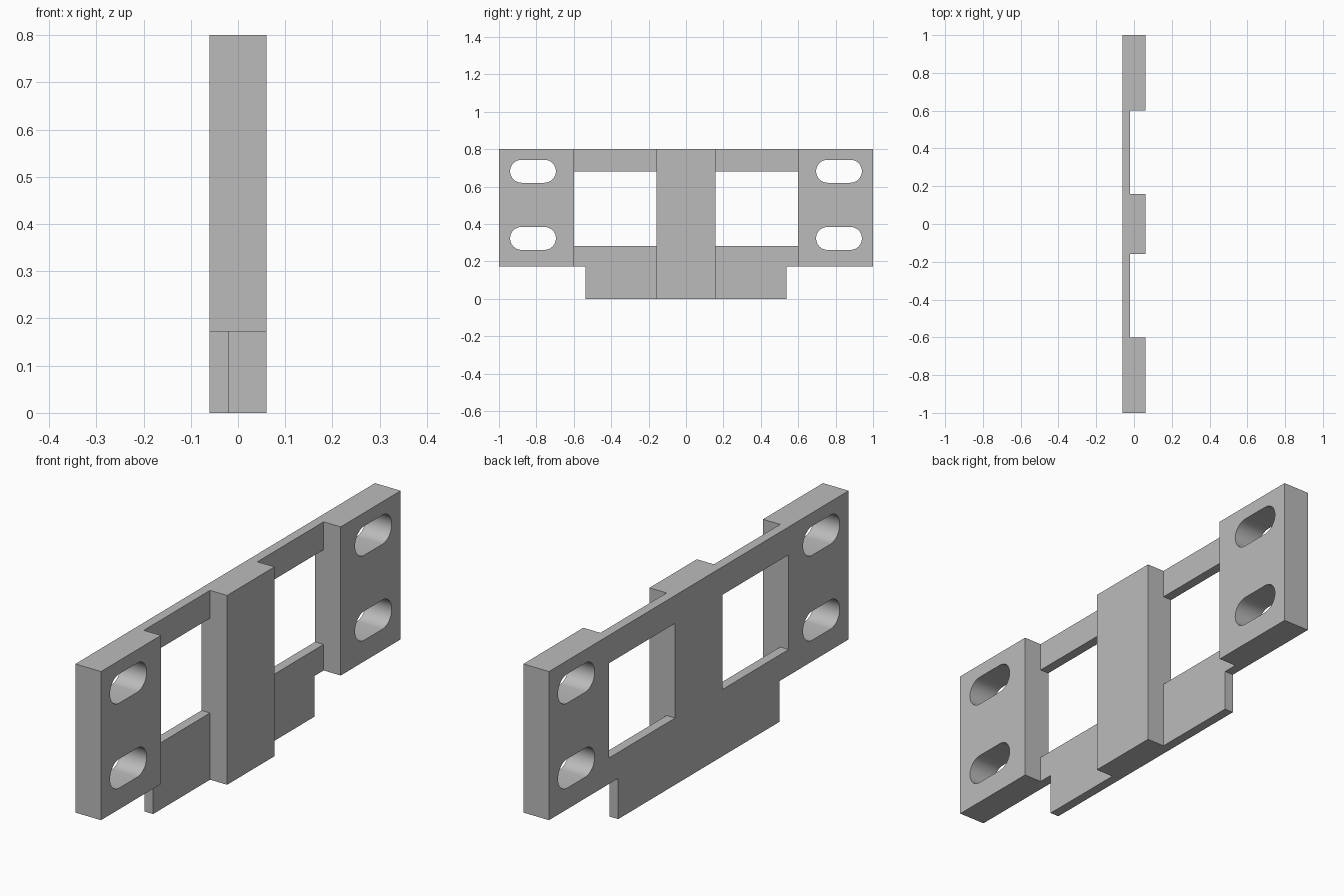
import bpy, bmesh
from math import pi, cos, sin, radians
from mathutils import Vector

cube = bpy.data.objects.get("Cube")
if cube:
    bpy.data.objects.remove(cube)

BACK, PLATE, FRONT = -0.06, -0.02, 0.06      # thickness levels along x
HEIGHT, PAD_BOTTOM = 0.8, 0.172
RIB, PAD, TAB = 0.158, 0.6, 0.538            # half positions along y

grey = bpy.data.materials.new("plain_grey")
grey.use_nodes = True
colour = (0.5, 0.5, 0.5, 1)
grey.diffuse_color = colour
grey.node_tree.nodes["Principled BSDF"].inputs["Base Color"].default_value = colour


def prism(name, points, direction):
    """Extrude a closed outline into a solid."""
    bm = bmesh.new()
    face = bm.faces.new([bm.verts.new(p) for p in points])
    ext = bmesh.ops.extrude_face_region(bm, geom=[face])
    moved = [g for g in ext["geom"] if isinstance(g, bmesh.types.BMVert)]
    bmesh.ops.translate(bm, verts=moved, vec=Vector(direction))
    bmesh.ops.recalc_face_normals(bm, faces=bm.faces)
    mesh = bpy.data.meshes.new(name)
    bm.to_mesh(mesh)
    bm.free()
    mesh.materials.append(grey)
    obj = bpy.data.objects.new(name, mesh)
    bpy.context.scene.collection.objects.link(obj)
    return obj


def through_cut(name, outline):
    """Cutter passing through the whole thickness; outline is (y, z)."""
    obj = prism(name, [(-0.2, y, z) for y, z in outline], (0.4, 0, 0))
    obj.hide_render = True
    return obj


def box(y0, y1, z0, z1):
    return [(y0, z0), (y1, z0), (y1, z1), (y0, z1)]


def slot(y, z, half=0.061, radius=0.0615, steps=16):
    """Stadium outline with rounded ends."""
    outline = []
    for side in (1, -1):
        for i in range(steps + 1):
            a = pi * i / steps - side * pi / 2
            outline.append((y + side * half + radius * cos(a), z + radius * sin(a)))
    return outline


# Stepped bracket section: two end pads and a middle rib on a thin plate
half = [(FRONT, RIB), (PLATE, RIB), (PLATE, PAD), (FRONT, PAD), (FRONT, 1), (BACK, 1)]
section = half + [(x, -y) for x, y in reversed(half)]
bracket = prism("bracket", [(x, y, 0) for x, y in section], (0, 0, HEIGHT))

# Windows, lower corner notches and mounting slots on both sides
cutters = []
for s in (1, -1):
    cutters.append(through_cut("window_cutter", box(s * RIB, s * PAD, 0.282, 0.682)))
    cutters.append(through_cut("corner_cutter", box(s * TAB, s * 1.2, -0.2, PAD_BOTTOM)))
    for z in (0.682, 0.323):
        cutters.append(through_cut("slot_cutter", slot(s * 0.818, z)))

for cutter in cutters:
    mod = bracket.modifiers.new(cutter.name, "BOOLEAN")
    mod.operation = "DIFFERENCE"
    mod.solver = "EXACT"
    mod.object = cutter

# Bake the cuts and drop the cutters
depsgraph = bpy.context.evaluated_depsgraph_get()
bracket.data = bpy.data.meshes.new_from_object(bracket.evaluated_get(depsgraph))
bracket.modifiers.clear()
for cutter in cutters:
    bpy.data.objects.remove(cutter)

# Smooth slot ends, sharp edges elsewhere
bpy.ops.object.select_all(action="DESELECT")
bracket.select_set(True)
bpy.context.view_layer.objects.active = bracket
bpy.ops.object.shade_smooth_by_angle(angle=radians(30))
